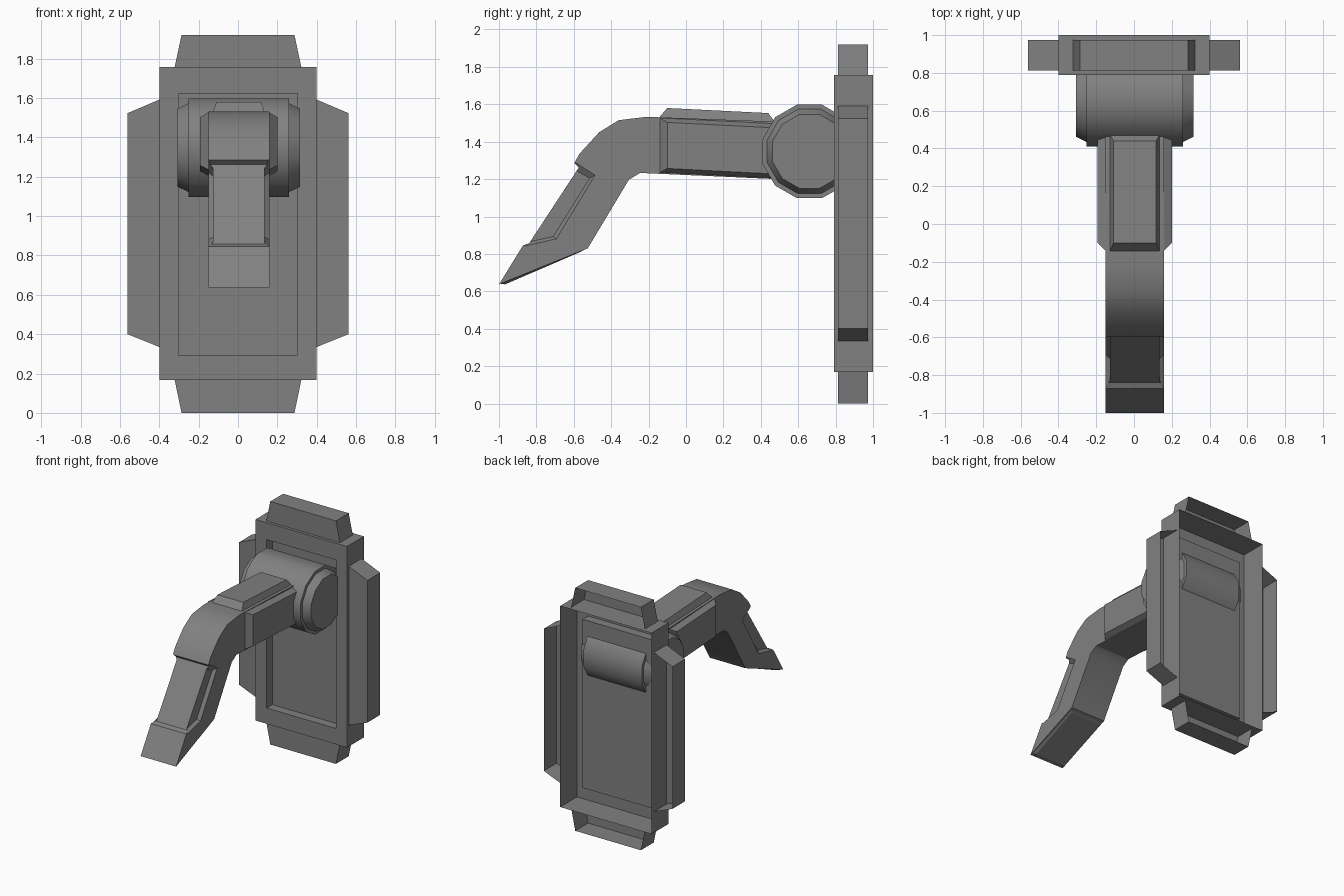
import bpy, bmesh, math

if "Cube" in bpy.data.objects:
    bpy.data.objects.remove(bpy.data.objects["Cube"])

# Dark grey finish shared by every part
dark = bpy.data.materials.new("dark_grey")
dark.diffuse_color = (0.22, 0.22, 0.22, 1)
dark.use_nodes = True
dark.node_tree.nodes["Principled BSDF"].inputs["Base Color"].default_value = dark.diffuse_color


def loft(name, rings, closed=True, cap0=True, cap1=True, smooth=False):
    """Skin a list of equal-length point rings, with optional end caps."""
    bm = bmesh.new()
    vs = [[bm.verts.new(p) for p in r] for r in rings]
    n = len(rings[0])
    for a, b in zip(vs, vs[1:]):
        for i in range(n if closed else n - 1):
            j = (i + 1) % n
            bm.faces.new((a[i], a[j], b[j], b[i]))
    if cap0:
        bm.faces.new(vs[0])
    if cap1:
        bm.faces.new(vs[-1])
    bmesh.ops.recalc_face_normals(bm, faces=bm.faces)
    me = bpy.data.meshes.new(name)
    bm.to_mesh(me)
    bm.free()
    me.materials.append(dark)
    ob = bpy.data.objects.new(name, me)
    bpy.context.collection.objects.link(ob)
    if smooth:
        shade(ob, 34)
    return ob


def shade(ob, degrees):
    bpy.ops.object.select_all(action='DESELECT')
    bpy.context.view_layer.objects.active = ob
    ob.select_set(True)
    bpy.ops.object.shade_smooth_by_angle(angle=math.radians(degrees))


CX = 0.004  # the arm and drum sit a hair right of centre


def at_x(pts, x):
    return [(x + CX, y, z) for y, z in pts]


def at_y(pts, y):
    return [(x, y, z) for x, z in pts]


def rect(w, z0, z1):
    return [(-w, z0), (w, z0), (w, z1), (-w, z1)]


# Wall plate: open-backed shell with a sunken front panel
outer, inner = rect(0.4, 0.168, 1.757), rect(0.302, 0.293, 1.624)
loft("wall_plate", [at_y(outer, 1.0), at_y(outer, 0.79),
                    at_y(inner, 0.79), at_y(inner, 0.86)], cap0=False)

# Flanges around the plate, hollow at the back
side = [(0.4, 0.335), (0.562, 0.4), (0.562, 1.523), (0.4, 1.592)]
flanges = {
    "left_flange": [(-x, z) for x, z in side],
    "right_flange": side,
    "top_flange": [(-0.322, 1.757), (-0.287, 1.92), (0.287, 1.92), (0.322, 1.757)],
    "bottom_flange": [(-0.322, 0.168), (-0.287, 0.0), (0.287, 0.0), (0.322, 0.168)],
}
for name, pts in flanges.items():
    loft(name, [at_y(pts, 0.813), at_y(pts, 0.973)], closed=False, cap1=False)


# Pivot drum: twelve sides, stepped and tapered ends
def drum_ring(x, apothem):
    r = apothem / math.cos(math.pi / 12)
    return [(x + CX, 0.66 + r * math.cos(a), 1.348 + r * math.sin(a))
            for a in (math.radians(15 + 30 * i) for i in range(12))]


half = [(0.255, 0.25), (0.255, 0.226), (0.312, 0.198)]
sections = [(-x, r) for x, r in reversed(half)] + half
loft("pivot_drum", [drum_ring(x, r) for x, r in sections], smooth=True)

# Bent arm with a shallow step in the front of the lower part
W = 0.155
arm_profile = [(0.55, 1.505), (-0.21, 1.533), (-0.36, 1.515), (-0.465, 1.45),
               (-0.57, 1.335), (-0.597, 1.285), (-0.573, 1.262), (-0.838, 0.858),
               (-0.872, 0.845), (-1.0, 0.637), (-0.525, 0.83), (-0.305, 1.197),
               (-0.245, 1.233), (0.55, 1.197)]
arm = loft("arm", [at_x(arm_profile, -W), at_x(arm_profile, W)])

# Side recesses on the lower arm, cut with tapered wedges
edge_out = [(-0.63, 1.315), (-0.485, 1.222), (-0.693, 0.88), (-0.86, 0.842), (-1.0, 0.95)]
edge_in = [(-0.63, 1.27), (-0.515, 1.205), (-0.71, 0.893), (-0.85, 0.862), (-1.0, 0.95)]
cutters = []
for s in (-1, 1):
    cutter = loft("recess_cutter", [at_x(edge_out, s * (W + 0.001)), at_x(edge_in, s * 0.131)])
    cutter.hide_render = True
    mod = arm.modifiers.new("side_recess", 'BOOLEAN')
    mod.operation = 'DIFFERENCE'
    mod.solver = 'EXACT'
    mod.object = cutter
    cutters.append(cutter)
bpy.context.view_layer.objects.active = arm
for m in list(arm.modifiers):
    bpy.ops.object.modifier_apply(modifier=m.name)
for c in cutters:
    bpy.data.objects.remove(c)
shade(arm, 29)


# Raised pad on the slanted end face, thickest at the tip
def end_edge(t, drop, w):
    y = -1.0 + 0.475 * t + 0.38 * drop
    z = 0.637 + 0.193 * t - 0.92 * drop
    return [(CX - w, y, z), (CX + w, y, z)]


def pad_ring(tip, heel, w):
    return end_edge(*tip, w) + end_edge(*heel, w)[::-1]


loft("arm_end_pad", [pad_ring((0.01, -0.003), (0.99, -0.003), W - 0.003),
                     pad_ring((0.06, 0.012), (0.92, 0.003), W - 0.028)])

# Chamfered side panels on the upper arm
base = [(-0.145, 1.53), (0.52, 1.497), (0.52, 1.2), (-0.145, 1.233)]
face = [(-0.1, 1.503), (0.52, 1.472), (0.52, 1.225), (-0.1, 1.257)]
for s, name in ((-1, "left_arm_panel"), (1, "right_arm_panel")):
    loft(name, [at_x(base, s * 0.15), at_x(face, s * 0.196)])


# Raised rib along the top of the upper arm
def rib_ring(y0, z0, y1, z1, w):
    return [(CX - w, y0, z0), (CX + w, y0, z0), (CX + w, y1, z1), (CX - w, y1, z1)]


loft("arm_top_rib", [rib_ring(-0.145, 1.528, 0.475, 1.505, 0.132),
                     rib_ring(-0.1, 1.58, 0.44, 1.553, 0.113)])
